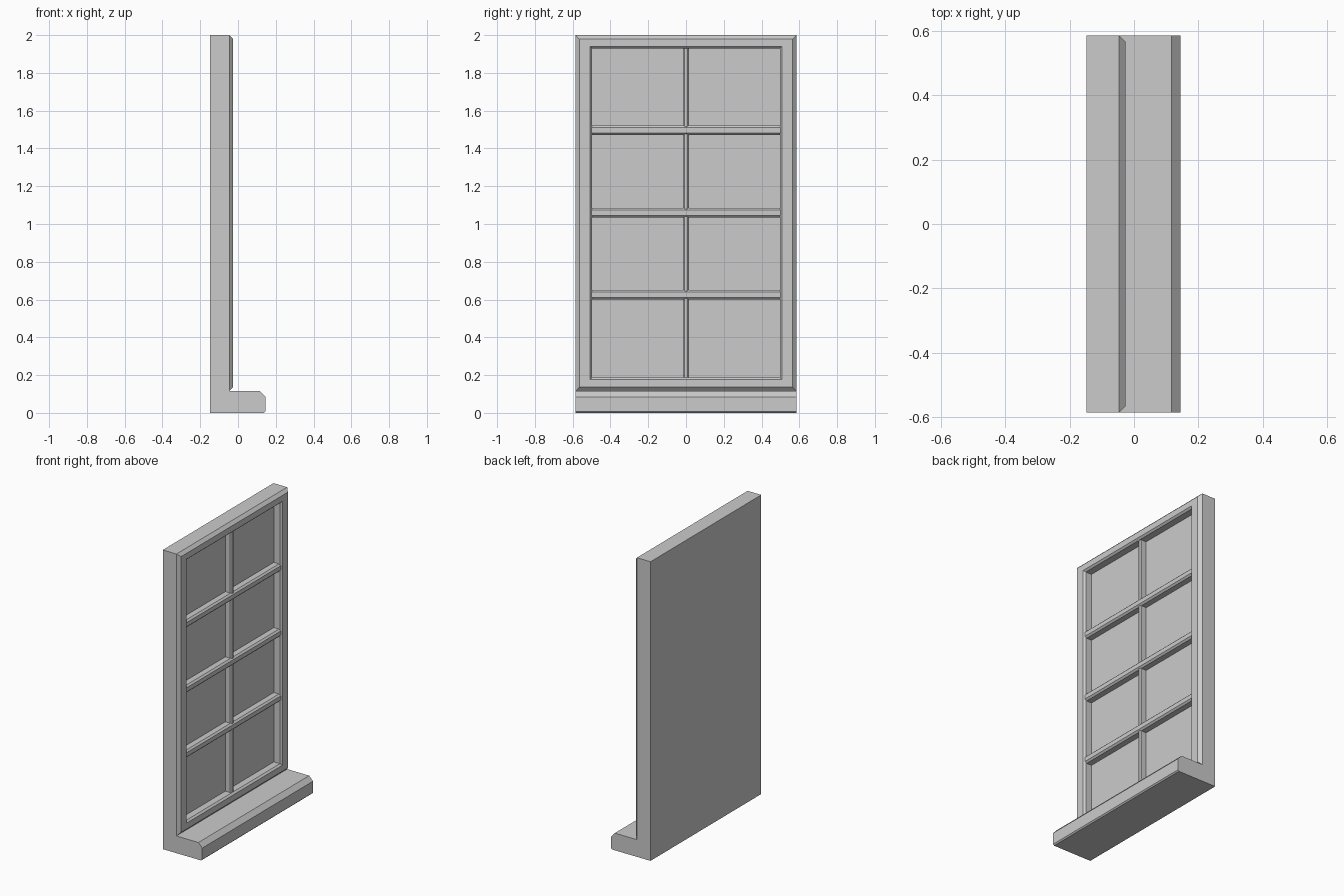
import bpy, bmesh
from mathutils import Vector

if "Cube" in bpy.data.objects:
    bpy.data.objects.remove(bpy.data.objects["Cube"])


def loft(name, rings):
    """Closed solid from a list of matching vertex loops, capped at both ends."""
    bm = bmesh.new()
    loops = [[bm.verts.new(p) for p in r] for r in rings]
    for a, b in zip(loops, loops[1:]):
        n = len(a)
        for i in range(n):
            j = (i + 1) % n
            bm.faces.new((a[i], a[j], b[j], b[i]))
    bm.faces.new(loops[0])
    bm.faces.new(loops[-1])
    bmesh.ops.recalc_face_normals(bm, faces=bm.faces)
    me = bpy.data.meshes.new(name)
    bm.to_mesh(me)
    bm.free()
    ob = bpy.data.objects.new(name, me)
    bpy.context.collection.objects.link(ob)
    return ob


def rect(x, half, z0, z1):
    return [Vector(p) for p in ((x, -half, z0), (x, half, z0), (x, half, z1), (x, -half, z1))]


def bar_profile(half, back, front, chamfer):
    """Glazing bar section as (offset, x) with chamfered front edges."""
    return [(-half, back), (-half, front - chamfer), (-half + chamfer, front),
            (half - chamfer, front), (half, front - chamfer), (half, back)]


W, SILL, TOP = 0.585, 0.115, 2.0
PANE_X = -0.083

# Sill with chamfered nose
sill = [(-0.147, 0), (0.137, 0), (0.145, 0.008), (0.145, 0.085), (0.117, SILL), (-0.147, SILL)]
loft("sill", [[(x, y, z) for x, z in sill] for y in (-W, W)])

# Frame: solid back, bevelled outer edge, recessed pane with bevelled inner edge
loft("window_frame", [
    rect(-0.147, W, SILL, TOP),
    rect(-0.046, W, SILL, TOP),
    rect(-0.026, W - 0.02, SILL + 0.021, TOP - 0.02),
    rect(-0.026, 0.508, 0.176, 1.94),
    rect(-0.038, 0.497, 0.187, 1.929),
    rect(PANE_X, 0.497, 0.187, 1.929),
])

# Vertical glazing bar
section = bar_profile(0.015, PANE_X - 0.01, -0.04, 0.008)
loft("vertical_bar", [[(x, o, z) for o, x in section] for z in (0.18, 1.935)])

# Horizontal glazing bars
section = bar_profile(0.025, PANE_X - 0.01, -0.034, 0.011)
for i, zc in enumerate((0.626, 1.06, 1.496)):
    loft(f"horizontal_bar_{i + 1}", [[(x, y, zc + o) for o, x in section] for y in (-0.503, 0.503)])
